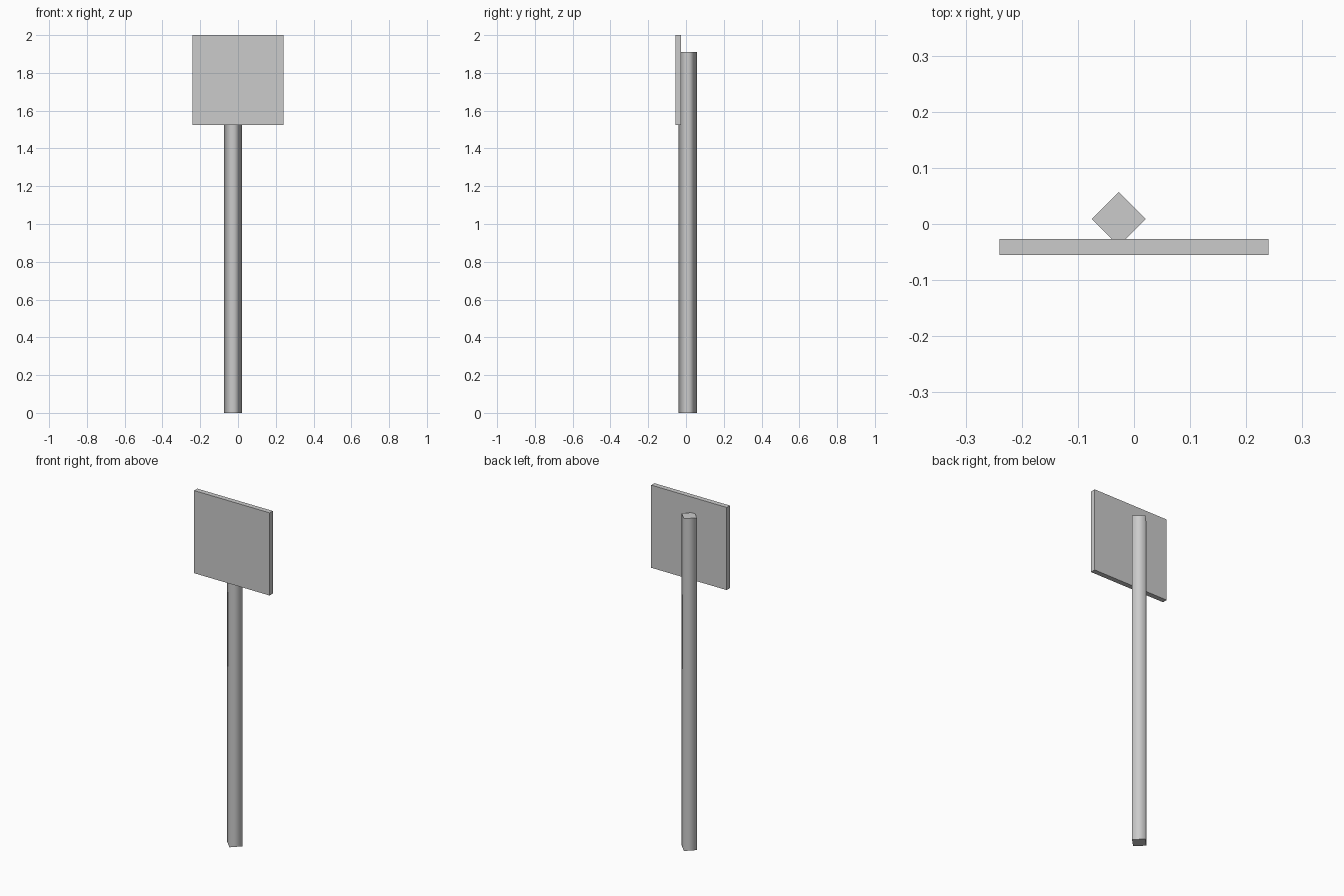
import bpy
import math

cube = bpy.data.objects.get("Cube")
if cube:
    bpy.data.objects.remove(cube, do_unlink=True)

# Single grey material
GREY = (0.6, 0.6, 0.6, 1.0)
mat = bpy.data.materials.new("light_grey")
mat.use_nodes = True
mat.diffuse_color = GREY
mat.node_tree.nodes["Principled BSDF"].inputs["Base Color"].default_value = GREY


def finish(name):
    obj = bpy.context.object
    obj.name = name
    obj.data.materials.append(mat)
    return obj


# Four-sided post, corners facing front and sides, soft sides and flat caps
POST_HEIGHT = 1.91
bpy.ops.mesh.primitive_cylinder_add(
    vertices=4, radius=0.048, depth=POST_HEIGHT,
    location=(-0.027, 0.009, POST_HEIGHT / 2))
post = finish("post")
for face in post.data.polygons:
    face.use_smooth = abs(face.normal.z) < 0.5

# Flat sign board fixed to the front of the post
bpy.ops.mesh.primitive_cube_add(size=1, location=(0, -0.041, 1.7625))
board = finish("sign_board")
board.scale = (0.48, 0.029, 0.475)
bpy.ops.object.transform_apply(location=False, rotation=False, scale=True)
